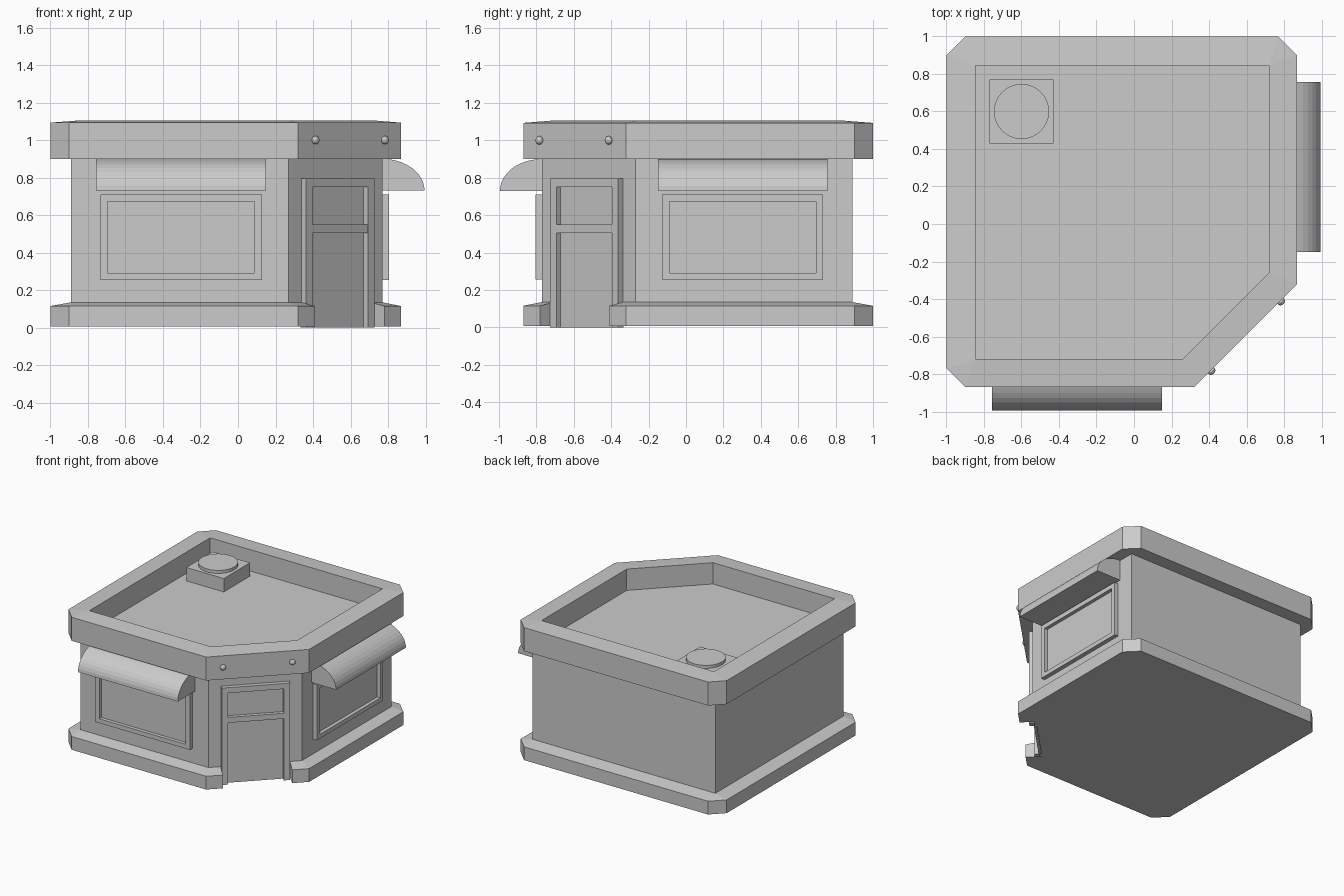
import bpy, bmesh, math
from mathutils import Matrix

if "Cube" in bpy.data.objects:
    bpy.data.objects.remove(bpy.data.objects["Cube"])


def loft(name, rings, matrix=Matrix()):
    """Closed solid through rings of (outline, height); coincident points are welded."""
    bm = bmesh.new()
    loops = [[bm.verts.new((x, y, z)) for x, y in pts] for pts, z in rings]
    for a, b in zip(loops, loops[1:]):
        n = len(a)
        for i in range(n):
            j = (i + 1) % n
            bm.faces.new((a[i], a[j], b[j], b[i]))
    bm.faces.new(loops[0][::-1])
    bm.faces.new(loops[-1])
    bmesh.ops.remove_doubles(bm, verts=bm.verts, dist=1e-5)
    bmesh.ops.recalc_face_normals(bm, faces=bm.faces)
    bm.transform(matrix)
    mesh = bpy.data.meshes.new(name)
    bm.to_mesh(mesh)
    bm.free()
    obj = bpy.data.objects.new(name, mesh)
    bpy.context.collection.objects.link(obj)
    return obj


def plan(a, b, c, d, gap=()):
    """Footprint: left/back extent a, front/right extent b, corner cut c, entrance cut d."""
    return [(-a, -b + c), (-a + c, -b), (b - d, -b), *gap, (b, -b + d),
            (b, a - c), (b - c, a), (-a + c, a), (-a, a - c)]


def rect(x0, x1, y0, y1):
    return [(x0, y0), (x1, y0), (x1, y1), (x0, y1)]


def circle(r, n, cx=0, cy=0):
    return [(cx + r * math.cos(2 * math.pi * i / n),
             cy + r * math.sin(2 * math.pi * i / n)) for i in range(n)]


def on_wall(x, y, degrees):
    """Local x along the wall, y up, z out of the wall."""
    return (Matrix.Translation((x, y, 0)) @ Matrix.Rotation(math.radians(degrees), 4, 'Z')
            @ Matrix.Rotation(math.pi / 2, 4, 'X'))


OUTER = plan(1, 0.87, 0.1, 0.55)
WALL = plan(0.89, 0.77, 0, 0.5)
INNER = plan(0.845, 0.72, 0, 0.46)

# Plinth with a gap for the entrance
p, q = (0.335, -0.705), (0.705, -0.335)
plinth = plan(1, 0.87, 0.1, 0.55, [(0.41, -0.78), p, q, (0.78, -0.41)])
loft("plinth", [(plinth, 0.006), (plinth, 0.115),
                (plan(0.89, 0.77, 0, 0.5, [p, p, q, q]), 0.135)])

# Walls and parapet with sunken roof
loft("walls", [(WALL, 0.12), (WALL, 0.9)])
loft("parapet_roof", [(OUTER, 0.9), (OUTER, 1.093), (INNER, 1.105), (INNER, 0.93)])

# Roof vent
box = rect(-0.77, -0.43, 0.43, 0.77)
loft("vent_box", [(box, 0.93), (box, 1.04)])
disc = circle(0.147, 32, -0.6, 0.6)
loft("vent_cap", [(disc, 1.04), (disc, 1.065)])

# Window and awning on the front and right walls
frame, pane = rect(-0.43, 0.43, 0.255, 0.71), rect(-0.392, 0.392, 0.29, 0.672)
arc = [(0.225 * math.cos(t), 0.73 + 0.17 * math.sin(t))
       for t in (math.pi / 2 * i / 10 for i in range(11))]
for side, x, y, angle in (("front", -0.303, -0.77, 0), ("right", 0.77, 0.303, 90)):
    loft(side + "_window", [(frame, -0.005), (frame, 0.035), (pane, 0.035), (pane, 0.006)],
         on_wall(x, y, angle))
    profile = [(0, 0.73)] + arc
    loft(side + "_awning", [(profile, -0.453), (profile, 0.453)], on_wall(x, y, angle - 90))

# Corner entrance: frame, transom rail and door panel
entrance = on_wall(0.52, -0.52, 45)
w, v = 0.258, 0.21
arch = [(-w, 0), (-v, 0), (-v, 0.75), (v, 0.75), (v, 0), (w, 0), (w, 0.795), (-w, 0.795)]
loft("door_frame", [(arch, -0.005), (arch, 0.035)], entrance)
rail = rect(-v, v, 0.505, 0.55)
loft("door_rail", [(rail, -0.005), (rail, 0.033)], entrance)
panel = rect(-v, v, 0, 0.75)
loft("door_panel", [(panel, -0.02), (panel, 0.003)], entrance)

# Round studs on the parapet above the door
fascia = on_wall(0.595, -0.595, 45)
for side, u in (("left", -0.262), ("right", 0.262)):
    loft(side + "_stud", [(circle(r, 16, u, 1.0), h) for r, h in
                          ((0.022, -0.003), (0.022, 0.01), (0.017, 0.018), (0.008, 0.023))],
         fascia)
